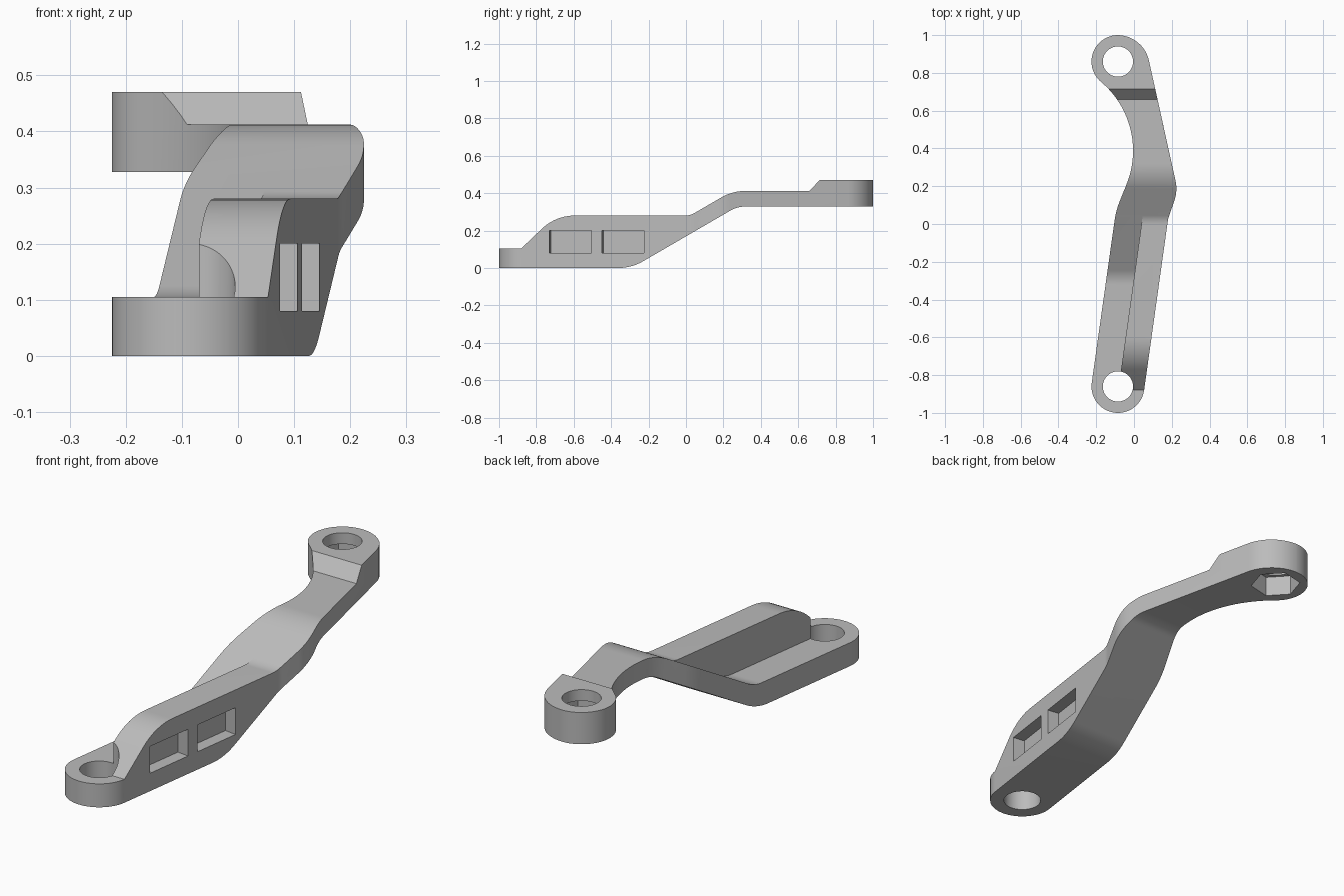
import bpy, bmesh
from math import radians, sin, cos, tan, atan
from mathutils import Vector, Matrix

cube = bpy.data.objects.get("Cube")
if cube:
    bpy.data.objects.remove(cube, do_unlink=True)

FRONT, BACK = (-0.085, -0.86), (-0.085, 0.86)   # eye centres
EYE_R, HOLE_R = 0.14, 0.08
LEAN = 0.1405                                   # sideways run of the lower arm per unit of y


def arc(centre, r, start, end, n):
    """Points on an arc, as sharp (radius 0) corners."""
    angles = [radians(start + (end - start) * i / n) for i in range(n + 1)]
    return [(centre[0] + r * cos(a), centre[1] + r * sin(a), 0) for a in angles]


def rounded(corners, steps=10):
    """Closed outline from (u, v, radius) corners with filleted bends."""
    out = []
    for i, (u, v, r) in enumerate(corners):
        p = Vector((u, v))
        if r == 0:
            out.append(p)
            continue
        a = (Vector(corners[i - 1][:2]) - p).normalized()
        b = (Vector(corners[(i + 1) % len(corners)][:2]) - p).normalized()
        half = a.angle(b) / 2
        centre = p + (a + b).normalized() * r / sin(half)
        s, e = p + a * r / tan(half) - centre, p + b * r / tan(half) - centre
        out += [centre + s.lerp(e, k / steps).normalized() * r for k in range(steps + 1)]
    return out


def prism(name, pts, low, high):
    """Solid between two placements of the same outline."""
    bm = bmesh.new()
    lo = [bm.verts.new(low(*p)) for p in pts]
    hi = [bm.verts.new(high(*p)) for p in pts]
    bm.faces.new(lo)
    bm.faces.new(hi)
    for i in range(len(pts)):
        bm.faces.new((lo[i - 1], lo[i], hi[i], hi[i - 1]))
    bmesh.ops.recalc_face_normals(bm, faces=bm.faces)
    mesh = bpy.data.meshes.new(name)
    bm.to_mesh(mesh)
    bm.free()
    obj = bpy.data.objects.new(name, mesh)
    bpy.context.collection.objects.link(obj)
    return obj


def upright(name, pts, z0, z1):
    return prism(name, pts, lambda x, y: (x, y, z0), lambda x, y: (x, y, z1))


def combine(target, tool, operation="DIFFERENCE"):
    tool.hide_render = True
    mod = target.modifiers.new(tool.name, "BOOLEAN")
    mod.operation, mod.solver, mod.object = operation, "EXACT", tool
    bpy.context.view_layer.objects.active = target
    bpy.ops.object.modifier_apply(modifier=mod.name)
    bpy.data.objects.remove(tool, do_unlink=True)


# Side profile: stepped arm with the full-height rib
profile = rounded([
    (-1.1, 0, 0), (-0.291, 0, 0.26), (0.274, 0.328, 0.15), (1.1, 0.328, 0),
    (1.1, 0.47, 0), (0.715, 0.47, 0), (0.66, 0.412, 0), (0.249, 0.412, 0.26),
    (0.022, 0.28, 0.1), (-0.696, 0.28, 0.25), (-0.88, 0.105, 0), (-1.1, 0.105, 0)])
arm = prism("link_arm", profile, lambda y, z: (-0.5, y, z), lambda y, z: (0.5, y, z))

# Plan outline: two round eyes joined by a bent arm
outline = rounded(
    arc(FRONT, EYE_R, 172, 352, 32)
    + [(0.181, 0.03, 0.15), (0.232, 0.175, 0.2), (0.049, 1.0, 0.17)]
    + arc(BACK, EYE_R, 92, 230, 26)
    + arc((-0.481, 0.388), 0.476, 49, -22, 24)
    + [(-0.0955, 0.071, 0.45)])
combine(arm, upright("plan_outline", outline, -0.1, 0.6), "INTERSECT")

# Clear the space beside the rib, down to the flat floor and ramp
space = rounded([(-0.883, 0.105, 0), (-0.28, 0.105, 0.15), (0.046, 0.294, 0),
                 (0.046, 0.6, 0), (-0.883, 0.6, 0)])
combine(arm, prism("rib_side_space", space, lambda y, z: (-0.5, y, z),
                   lambda y, z: (0.04 + LEAN * y, y, z)))

# Bolt holes through both eyes
for name, centre in (("front_hole", FRONT), ("back_hole", BACK)):
    circle = [p[:2] for p in arc(centre, HOLE_R, 0, 360, 48)[:-1]]
    combine(arm, upright(name, circle, -0.1, 0.6))

# Hexagonal nut seat under the back eye
hexagon = [p[:2] for p in arc(BACK, 0.107, 13, 373, 6)[:-1]]
combine(arm, upright("nut_seat", hexagon, 0.2, 0.42))

# Two rectangular pockets in the outer side of the rib
for y in (-0.6175, -0.3375):
    w, h = 0.056, 0.1135
    turn = Matrix.Rotation(-atan(LEAN), 2)
    centre = Vector((0.0537 + LEAN * (y + 0.88), y))
    box = [centre + turn @ Vector(c) for c in ((-w, -h), (w, -h), (w, h), (-w, h))]
    combine(arm, upright("side_pocket", box, 0.08, 0.2))

# Grey finish and smooth rounds
grey = bpy.data.materials.new("plain_grey")
grey.use_nodes = True
grey.diffuse_color = (0.5, 0.5, 0.5, 1)
grey.node_tree.nodes["Principled BSDF"].inputs["Base Color"].default_value = (0.5, 0.5, 0.5, 1)
arm.data.materials.clear()
arm.data.materials.append(grey)
bpy.ops.object.select_all(action="DESELECT")
arm.select_set(True)
bpy.context.view_layer.objects.active = arm
bpy.ops.object.shade_smooth_by_angle(angle=radians(25))
